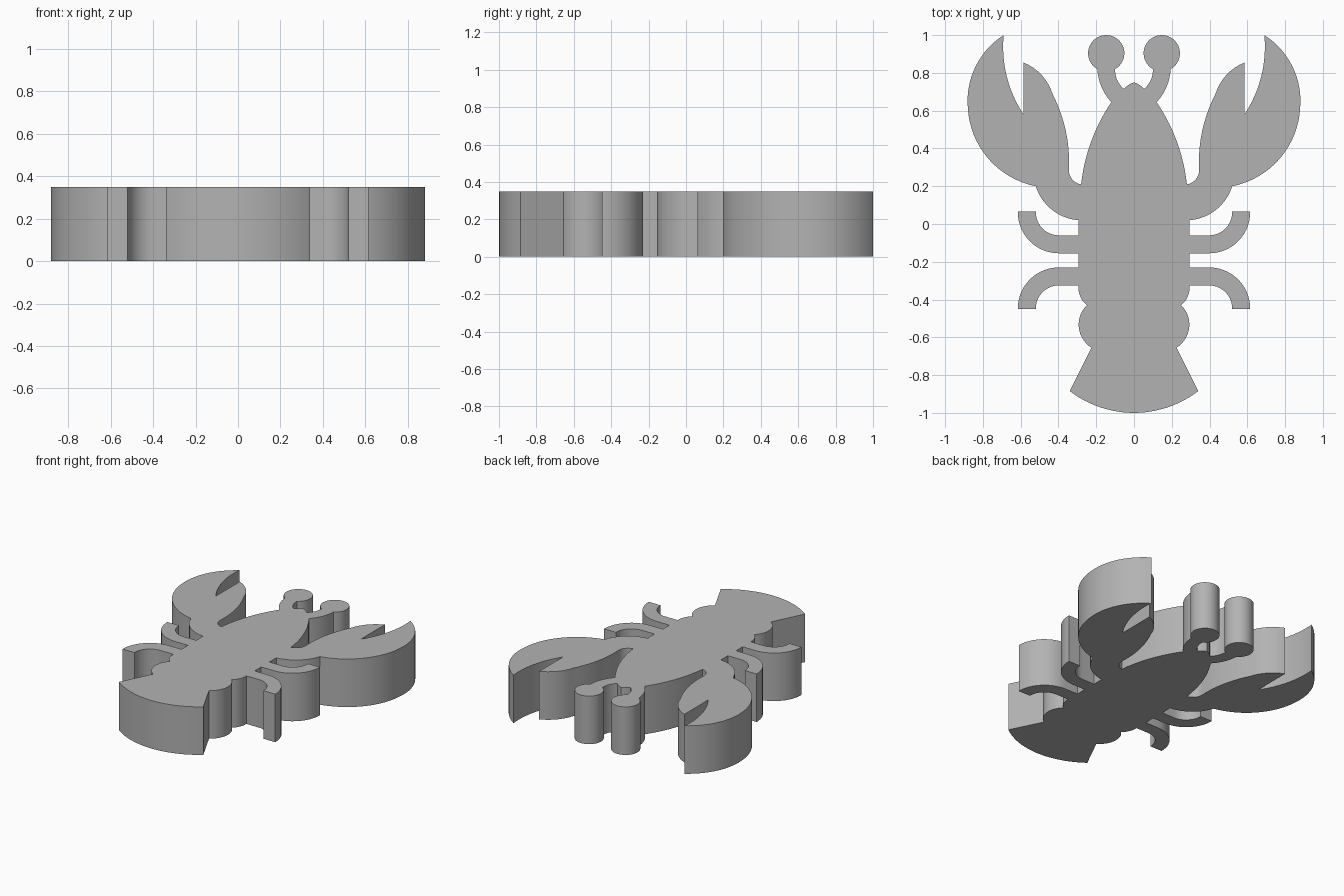
import bpy, bmesh, math
from mathutils import Vector

if "Cube" in bpy.data.objects:
    bpy.data.objects.remove(bpy.data.objects["Cube"])

HEIGHT = 0.35


def arc(a, m, b, n):
    """Points after a on the circular arc from a through m to b."""
    a, m, b = Vector(a), Vector(m), Vector(b)
    u, v = m - a, b - a
    d = 2 * (u.x * v.y - u.y * v.x)
    uu, vv = u.length_squared, v.length_squared
    c = a + Vector(((v.y * uu - u.y * vv) / d, (u.x * vv - v.x * uu) / d))
    r = (a - c).length
    start = math.atan2(a.y - c.y, a.x - c.x)
    end = math.atan2(b.y - c.y, b.x - c.x)
    sweep = (end - start) % math.tau
    if d < 0:
        sweep -= math.tau
    pts = [(c.x + r * math.cos(start + sweep * i / n),
            c.y + r * math.sin(start + sweep * i / n)) for i in range(1, n)]
    return pts + [tuple(b)]


# Right half outline, nose to tail: (end,) is a line, (middle, end, steps) an arc
half = [(0, 0.75)]
steps = [
    # nose and eye stalk
    ((0.028, 0.737), (0.053, 0.715), 4),
    ((0.089, 0.762), (0.10, 0.82), 8),
    ((0.147, 1.0), (0.194, 0.82), 32),
    ((0.172, 0.725), (0.12, 0.645), 8),
    # shell side and armpit
    ((0.222, 0.45), (0.28, 0.21), 14),
    ((0.326, 0.235), (0.345, 0.29), 8),
    # claw: inner finger, gap, outer finger
    ((0.37, 0.53), (0.43, 0.685), 10),
    ((0.50, 0.80), (0.585, 0.855), 8),
    ((0.585, 0.58),),
    ((0.655, 0.72), (0.69, 1.0), 12),
    ((0.825, 0.86), (0.88, 0.62), 14),
    ((0.775, 0.35), (0.52, 0.20), 16),
    # arm
    ((0.438, 0.078), (0.295, 0.02), 10),
    ((0.295, -0.06),),
    # front leg
    ((0.40, -0.06),),
    ((0.485, -0.023), (0.52, 0.065), 10),
    ((0.615, 0.065),),
    ((0.552, -0.091), (0.40, -0.155), 14),
    ((0.295, -0.155),),
    ((0.295, -0.23),),
    # back leg
    ((0.40, -0.23),),
    ((0.552, -0.294), (0.615, -0.45), 14),
    ((0.52, -0.45),),
    ((0.485, -0.362), (0.40, -0.325), 10),
    ((0.295, -0.325),),
    # abdomen rings
    ((0.284, -0.385), (0.25, -0.43), 6),
    ((0.293, -0.54), (0.225, -0.655), 14),
    # tail fan
    ((0.34, -0.885),),
    ((0.18, -0.97), (0, -1.0), 12),
]
for s in steps:
    half += [s[0]] if len(s) == 1 else arc(half[-1], *s)

# Mirror to a closed outline and extrude into a slab
outline = half + [(-x, y) for x, y in reversed(half[1:-1])]
bm = bmesh.new()
base = bm.faces.new([bm.verts.new((x, y, 0)) for x, y in outline])
top = bmesh.ops.extrude_face_region(bm, geom=[base], use_keep_orig=True)["geom"]
bmesh.ops.translate(bm, vec=(0, 0, HEIGHT),
                    verts=[g for g in top if isinstance(g, bmesh.types.BMVert)])
bmesh.ops.recalc_face_normals(bm, faces=bm.faces)
bmesh.ops.triangulate(bm, faces=[f for f in bm.faces if len(f.verts) > 4])
mesh = bpy.data.meshes.new("lobster_slab")
bm.to_mesh(mesh)
bm.free()

grey = bpy.data.materials.new("plain grey")
grey.diffuse_color = (0.45, 0.45, 0.45, 1)
grey.use_nodes = True
grey.node_tree.nodes["Principled BSDF"].inputs["Base Color"].default_value = grey.diffuse_color
mesh.materials.append(grey)

lobster = bpy.data.objects.new("lobster_slab", mesh)
bpy.context.collection.objects.link(lobster)
bpy.context.view_layer.objects.active = lobster
lobster.select_set(True)
bpy.ops.object.shade_smooth_by_angle(angle=math.radians(30))
